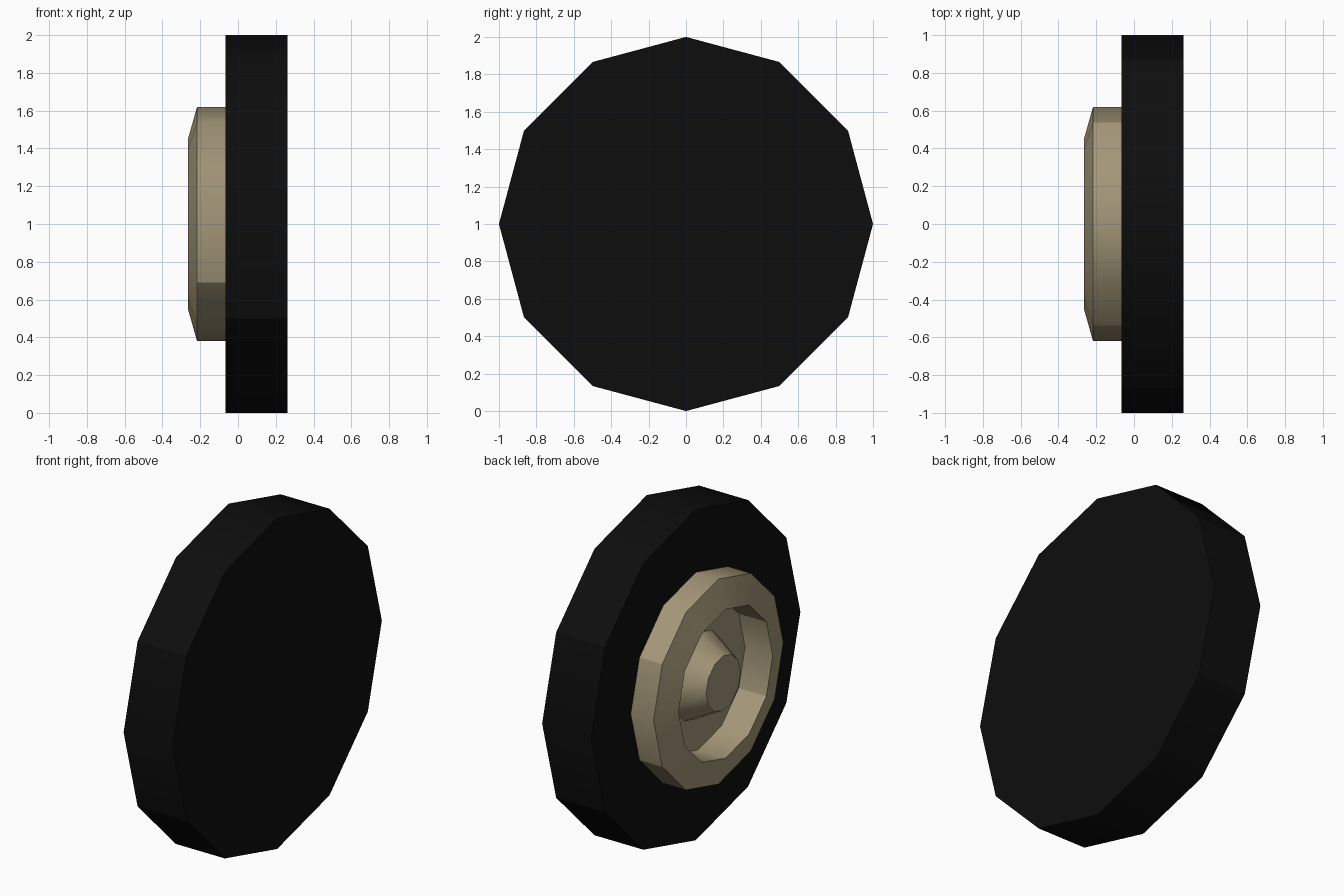
import bpy, math

cube = bpy.data.objects.get("Cube")
if cube:
    bpy.data.objects.remove(cube, do_unlink=True)

SIDES = 12


def make_material(name, color):
    mat = bpy.data.materials.new(name)
    mat.use_nodes = True
    mat.diffuse_color = (*color, 1)
    bsdf = next(n for n in mat.node_tree.nodes if n.type == "BSDF_PRINCIPLED")
    bsdf.inputs["Base Color"].default_value = (*color, 1)
    return mat


def lathe(name, profile, mat):
    """Spin (x, radius) points around the axle; close each end with a flat cap."""
    verts, faces = [], []
    for x, r in profile:
        for i in range(SIDES):
            a = math.tau * i / SIDES
            verts.append((x, r * math.cos(a), 1 + r * math.sin(a)))
    for k in range(len(profile) - 1):
        for i in range(SIDES):
            j = (i + 1) % SIDES
            a, b = k * SIDES, (k + 1) * SIDES
            faces.append((a + i, b + i, b + j, a + j))
    last = (len(profile) - 1) * SIDES
    faces.append(tuple(range(SIDES)))
    faces.append(tuple(last + i for i in reversed(range(SIDES))))
    mesh = bpy.data.meshes.new(name)
    mesh.from_pydata(verts, [], faces)
    mesh.materials.append(mat)
    obj = bpy.data.objects.new(name, mesh)
    bpy.context.collection.objects.link(obj)

    # Smooth around the rings, with crisp corners and four creases on the walls
    bpy.ops.object.select_all(action="DESELECT")
    obj.select_set(True)
    bpy.context.view_layer.objects.active = obj
    bpy.ops.object.shade_smooth_by_angle(angle=math.radians(31))
    for e in mesh.edges:
        p, q = (mesh.vertices[v].co for v in e.vertices)
        straight = abs(p.y - q.y) < 1e-4 and abs(p.z - q.z) < 1e-4
        r = math.hypot(p.y, p.z - 1)
        if straight and abs(abs(p.z - 1) - r / 2) < 1e-3:
            e.use_edge_sharp = True
    return obj


rubber = make_material("black rubber", (0.004, 0.004, 0.004))
tan = make_material("tan metal", (0.37, 0.31, 0.19))

# Solid tyre, from the outer face to the hub side
lathe("tyre", [(0.262, 1), (-0.065, 1)], rubber)

# Rim: outer wall, sloped lip, recess wall, recess floor, conical axle boss
lathe("rim", [(-0.06, 0.62), (-0.217, 0.62), (-0.265, 0.45),
              (-0.08, 0.45), (-0.08, 0.26), (-0.25, 0.165)], tan)
